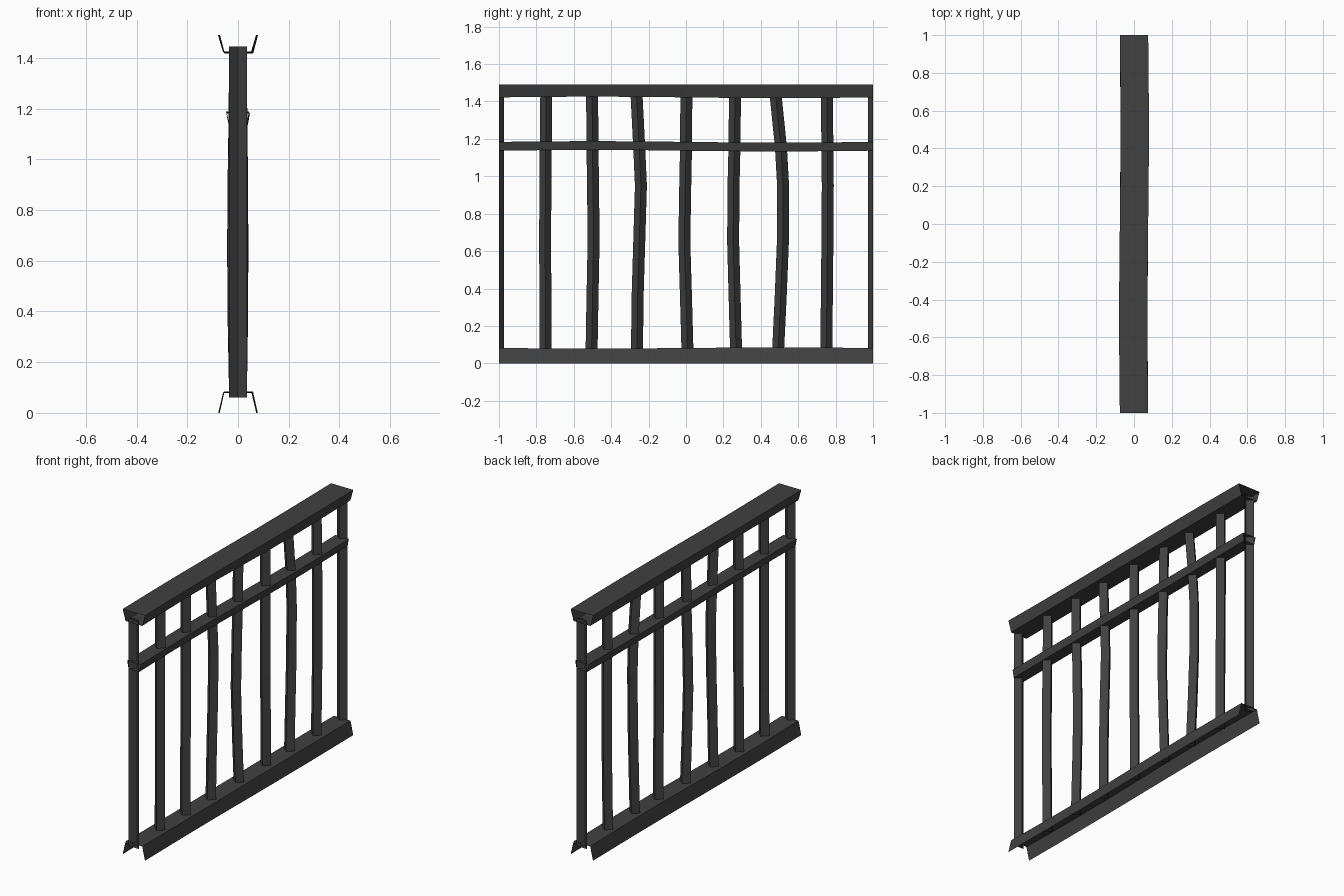
import bpy
import math

if "Cube" in bpy.data.objects:
    bpy.data.objects.remove(bpy.data.objects["Cube"])

iron = bpy.data.materials.new("dark iron grey")
iron.diffuse_color = (0.052, 0.052, 0.052, 1)
iron.use_nodes = True
iron.node_tree.nodes["Principled BSDF"].inputs["Base Color"].default_value = iron.diffuse_color


def make(name, verts, faces):
    me = bpy.data.meshes.new(name)
    me.from_pydata(verts, [], faces)
    me.materials.append(iron)
    ob = bpy.data.objects.new(name, me)
    bpy.context.collection.objects.link(ob)
    return ob


def rail(name, profile, closed, sway, wave):
    """Sheet-metal rail: an (x, z, wave weight) profile swept along y, ends open."""
    n, steps = len(profile), 8
    verts, faces = [], []
    for i in range(steps + 1):
        y = -1 + 2 * i / steps
        s = math.sin(math.pi * y)
        verts += [(x + sway * s, y, z + wave * s * w) for x, z, w in profile]
    for i in range(steps):
        for j in range(n if closed else n - 1):
            k = (j + 1) % n
            faces.append((i * n + j, i * n + k, (i + 1) * n + k, (i + 1) * n + j))
    return make(name, verts, faces)


# Rails: hollow tapered top rail and mid rail, open-bottomed base rail
rail("top_rail", [(-0.075, 1.49, 0), (-0.056, 1.422, 1), (0.056, 1.422, 1),
                  (0.075, 1.49, 0)], True, 0.004, -0.004)
rail("mid_rail", [(-0.045, 1.184, 1), (-0.036, 1.137, 1), (0.036, 1.137, 1),
                  (0.045, 1.184, 1)], True, 0.002, -0.004)
rail("base_rail", [(-0.075, 0, 0), (-0.056, 0.082, 1), (0.056, 0.082, 1),
                   (0.075, 0, 0)], False, 0.003, 0.003)

HEIGHTS = [0.06, 0.35, 0.65, 0.95, 1.15, 1.445]
R = 0.035


def bar(name, y0, bend_y, bend_x):
    """Four-sided bar set corner-on, bent by an offset at each height."""
    verts, faces = [], []
    for z, dy, dx in zip(HEIGHTS, bend_y, bend_x):
        verts += [(dx + R, y0 + dy, z), (dx, y0 + dy + 0.032, z),
                  (dx - R, y0 + dy, z), (dx, y0 + dy - 0.032, z)]
    for i in range(len(HEIGHTS) - 1):
        for j in range(4):
            k = (j + 1) % 4
            faces.append((i * 4 + j, i * 4 + k, i * 4 + 4 + k, i * 4 + 4 + j))
    m = len(verts)
    faces += [(3, 2, 1, 0), (m - 4, m - 3, m - 2, m - 1)]
    make(name, verts, faces)


# Hand-bent bars: y offsets in hundredths at each height, and sideways bow
BENDS = [
    ((0, -.2, -.3, -.2, 0, .3), 0.3),
    ((-.5, 0, .6, .3, 0, -.2), -0.6),
    ((-1.2, -.9, 0, .9, 0, -1.5), 0.5),
    ((.8, 0, -.9, -.4, 0, .2), -0.8),
    ((1.8, 1.0, .2, .4, .9, 1.2), 0.6),
    ((-.8, .6, 1.8, 1.9, .8, -2.2), -0.4),
    ((0, .3, .6, .8, .6, .3), 0.4),
]
BOW = (0, 0.7, 1, 0.7, 0.3, 0)
for i, (by, bx) in enumerate(BENDS):
    bar("bar_%d" % (i + 1), -0.75 + 0.25 * i,
        [b / 100 for b in by], [bx * w / 100 for w in BOW])

# Half bars at both ends, open on the outside so panels can join
for side, name in ((-1, "front_end_half_bar"), (1, "back_end_half_bar")):
    verts = []
    for z in (HEIGHTS[0], HEIGHTS[-1]):
        verts += [(R, side, z), (0, side * 0.972, z), (-R, side, z)]
    make(name, verts, [(0, 1, 4, 3), (1, 2, 5, 4), (0, 1, 2), (3, 4, 5)])
